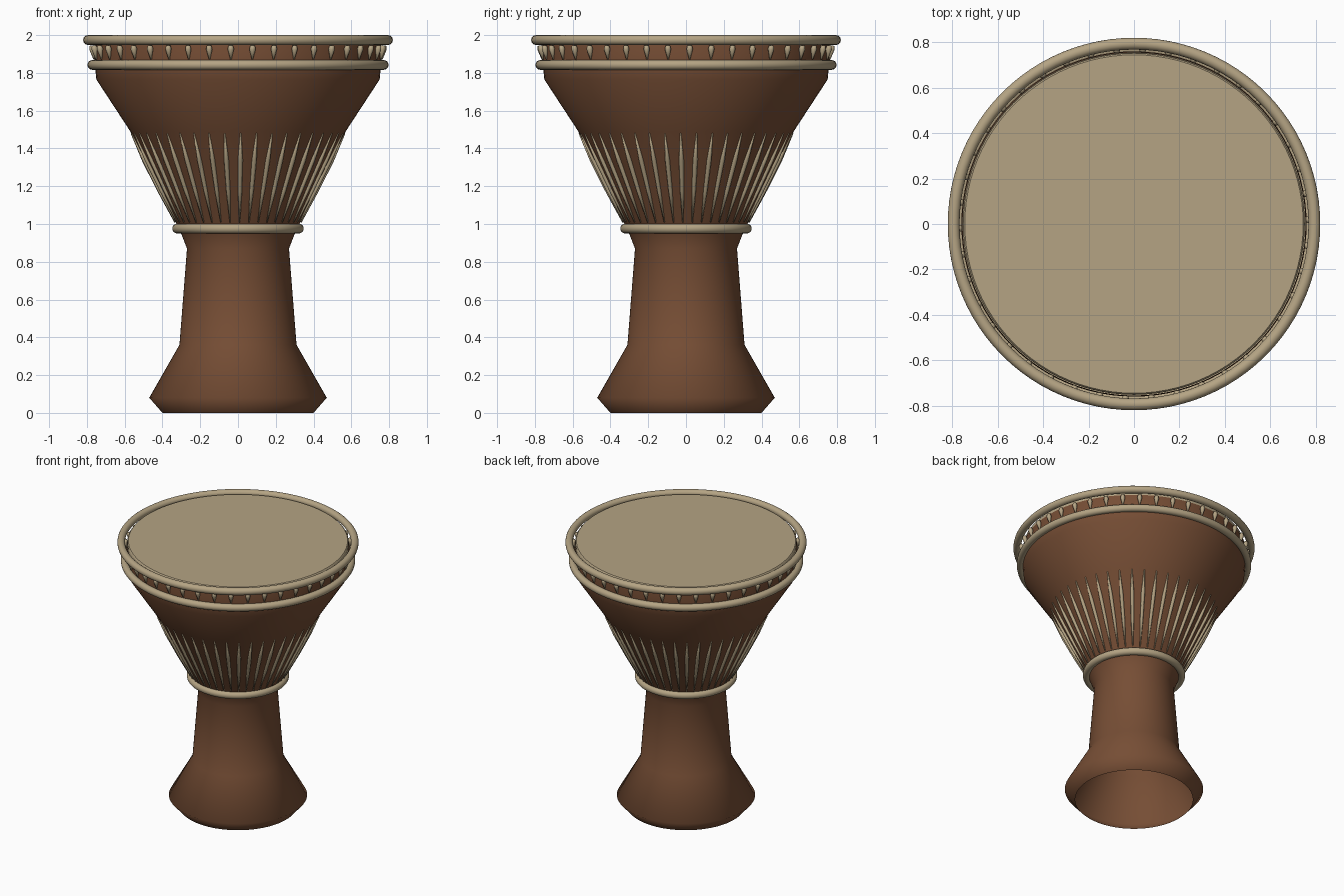
import bpy, bmesh
from math import sin, cos, pi
from mathutils import Vector

if "Cube" in bpy.data.objects:
    bpy.data.objects.remove(bpy.data.objects["Cube"])


def material(name, color):
    m = bpy.data.materials.new(name)
    m.diffuse_color = color
    m.use_nodes = True
    m.node_tree.nodes["Principled BSDF"].inputs["Base Color"].default_value = m.diffuse_color
    return m


WOOD = material("wood", (0.18, 0.075, 0.035, 1))
HIDE = material("hide", (0.46, 0.37, 0.23, 1))


def add_mesh(name, bm, mat, smooth=True):
    me = bpy.data.meshes.new(name)
    bm.to_mesh(me)
    bm.free()
    for p in me.polygons:
        p.use_smooth = smooth
    ob = bpy.data.objects.new(name, me)
    ob.data.materials.append(mat)
    bpy.context.collection.objects.link(ob)
    return ob


def lathe(name, profile, mat, closed=False, cap_top=False, n=96):
    """Spin an (r, z) profile around z."""
    bm = bmesh.new()
    rings = [[bm.verts.new((r * cos(2 * pi * i / n), r * sin(2 * pi * i / n), z))
              for i in range(n)] for r, z in profile]
    pairs = list(zip(rings, rings[1:]))
    if closed:
        pairs.append((rings[-1], rings[0]))
    for a, b in pairs:
        for i in range(n):
            j = (i + 1) % n
            bm.faces.new((a[i], a[j], b[j], b[i]))
    if cap_top:
        bm.faces.new(rings[-1])
    return add_mesh(name, bm, mat)


def hoop(name, major, minor, z):
    section = [(major + minor * cos(2 * pi * k / 16), z + minor * sin(2 * pi * k / 16))
               for k in range(16)]
    return lathe(name, section, HIDE, closed=True)


def cord_row(name, start, end, radii, count=42, phase=0.0, sides=8):
    """Ring of tapered cords running from start (r, z) to end (r, z)."""
    bm = bmesh.new()
    for c in range(count):
        a = 2 * pi * c / count + phase
        out, side = Vector((cos(a), sin(a), 0)), Vector((-sin(a), cos(a), 0))
        p = out * start[0] + Vector((0, 0, start[1]))
        q = out * end[0] + Vector((0, 0, end[1]))
        normal = side.cross((q - p).normalized())
        rings = []
        for t, r in radii:
            o = p.lerp(q, t)
            rings.append([bm.verts.new(o + (normal * cos(2 * pi * k / sides)
                          + side * sin(2 * pi * k / sides)) * r) for k in range(sides)])
        for lo, hi in zip(rings, rings[1:]):
            for k in range(sides):
                j = (k + 1) % sides
                bm.faces.new((lo[k], lo[j], hi[j], hi[k]))
        bm.faces.new(rings[0])
        bm.faces.new(rings[-1])
    bmesh.ops.recalc_face_normals(bm, faces=bm.faces)
    return add_mesh(name, bm, HIDE)


# Hollow goblet-shaped wooden shell, open at the bottom
lathe("drum_shell", [(0.40, 0), (0.47, 0.08), (0.31, 0.36), (0.27, 0.87), (0.305, 0.96),
                     (0.33, 1.01), (0.57, 1.49), (0.75, 1.765), (0.757, 1.84),
                     (0.76, 1.90), (0.755, 1.955)], WOOD)

# Drum skin with a softened rim
skin = lathe("drum_skin", [(0.752, 1.95), (0.752, 1.978), (0.745, 1.985)], HIDE, cap_top=True)
skin.data.polygons[-1].use_smooth = False

# Three hoops
hoop("top_hoop", 0.794, 0.026, 1.974)
hoop("lower_rim_hoop", 0.771, 0.026, 1.842)
hoop("waist_hoop", 0.322, 0.026, 0.976)

# Short loops between the rim hoops
cord_row("rim_loops", (0.762, 1.87), (0.774, 1.945),
         [(0, 0.003), (0.75, 0.017), (1, 0.012)], phase=-pi / 2 + 0.10)

# Long tapered cords over the lower bowl
cord_row("bowl_cords", (0.335, 1.01), (0.566, 1.48),
         [(0, 0.003), (0.35, 0.011), (0.7, 0.013), (1, 0.003)], phase=-pi / 2 + 0.025)
